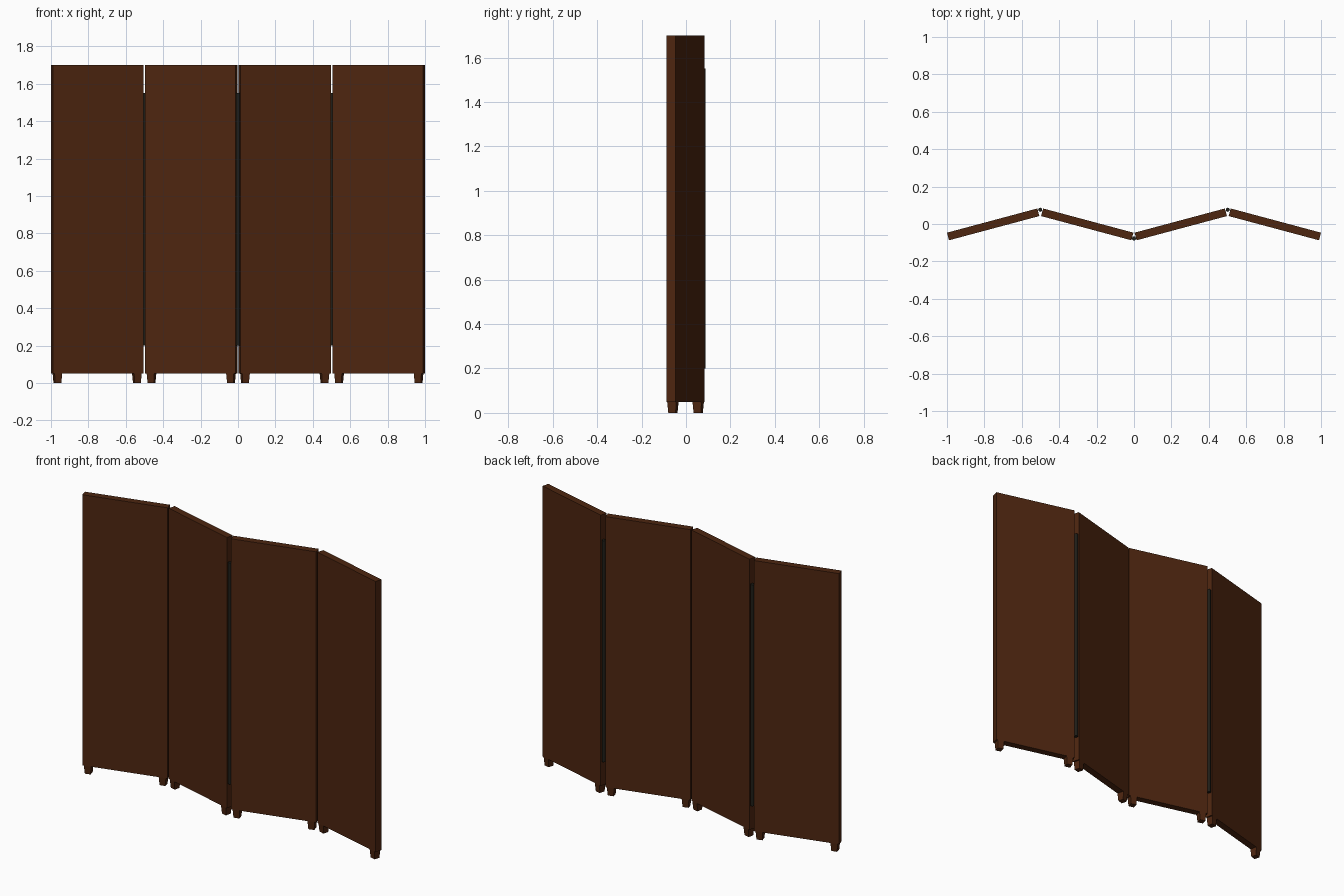
import bpy, bmesh, math
from mathutils import Matrix, Vector

if "Cube" in bpy.data.objects:
    bpy.data.objects.remove(bpy.data.objects["Cube"])


def material(name, rgb):
    m = bpy.data.materials.new(name)
    m.diffuse_color = (*rgb, 1)
    m.use_nodes = True
    m.node_tree.nodes["Principled BSDF"].inputs["Base Color"].default_value = m.diffuse_color
    return m


WOOD = material("dark brown wood", (0.075, 0.019, 0.005))
METAL = material("blackened metal", (0.014, 0.013, 0.009))

ANGLE = math.radians(15)
LENGTH, THICK = 0.50, 0.042
Z_LOW, Z_TOP = 0.05, 1.70


def finish(bm, name, mat, matrix=Matrix()):
    me = bpy.data.meshes.new(name)
    bm.to_mesh(me)
    bm.free()
    me.materials.append(mat)
    ob = bpy.data.objects.new(name, me)
    ob.matrix_world = matrix
    bpy.context.collection.objects.link(ob)
    return ob


def panel(i, x, sign):
    place = Matrix.Translation((x, -0.002, 0)) @ Matrix.Rotation(sign * ANGLE, 4, 'Z')
    # flat wooden board
    bm = bmesh.new()
    bmesh.ops.create_cube(bm, size=1)
    bmesh.ops.scale(bm, vec=(LENGTH, THICK, Z_TOP - Z_LOW), verts=bm.verts)
    bmesh.ops.translate(bm, vec=(0, 0, (Z_TOP + Z_LOW) / 2), verts=bm.verts)
    finish(bm, f"screen_panel_{i}", WOOD, place)
    # two tapered square feet
    for j, s in enumerate((-1, 1)):
        bm = bmesh.new()
        bmesh.ops.create_cube(bm, size=1)
        for v in bm.verts:
            w = 0.042 if v.co.z > 0 else 0.034
            v.co = Vector((v.co.x * w + s * 0.22, v.co.y * w, (v.co.z + 0.5) * Z_LOW))
        finish(bm, f"panel_{i}_foot_{j + 1}", WOOD, place)


# zigzag row of four panels
for i, (x, sign) in enumerate(((-0.753, 1), (-0.25, -1), (0.25, 1), (0.753, -1))):
    panel(i + 1, x, sign)

# long hinge barrels in the outer side of each fold
for i, (x, y) in enumerate(((-0.5015, 0.076), (0, -0.077), (0.5015, 0.076))):
    bm = bmesh.new()
    bmesh.ops.create_cone(bm, cap_ends=True, segments=12, radius1=0.011,
                          radius2=0.011, depth=1.35)
    for f in bm.faces:
        f.smooth = len(f.verts) == 4
    finish(bm, f"hinge_barrel_{i + 1}", METAL, Matrix.Translation((x, y, 0.875)))
